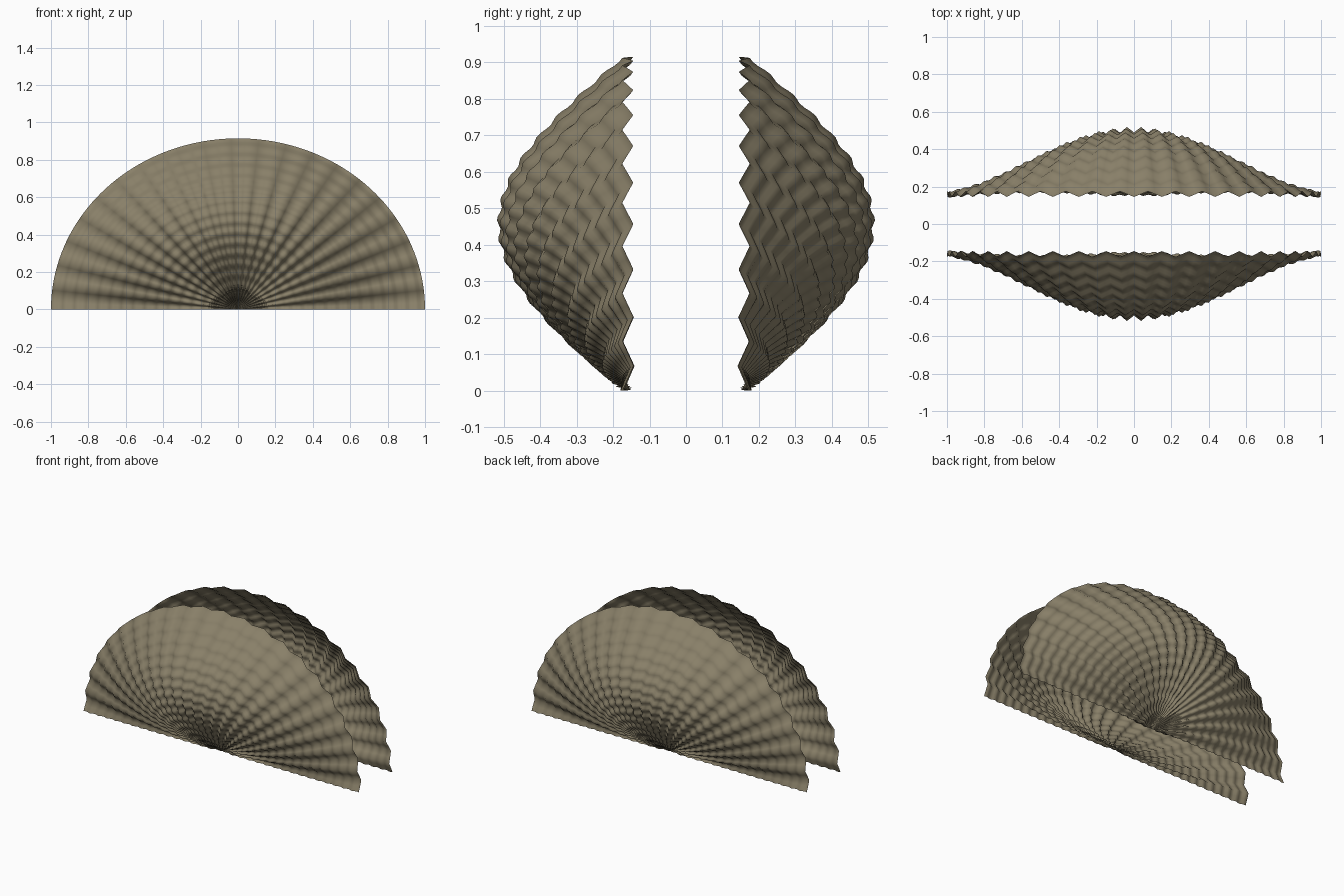
import bpy, bmesh
from math import sin, cos, pi

if "Cube" in bpy.data.objects:
    bpy.data.objects.remove(bpy.data.objects["Cube"])

SEGS, RINGS, RIBS = 84, 80, 21
GAP, DOME, HEIGHT = 0.16, 0.34, 0.915

mat = bpy.data.materials.new("shell_brown")
mat.diffuse_color = (0.25, 0.215, 0.14, 1)
mat.use_nodes = True
mat.node_tree.nodes["Principled BSDF"].inputs["Base Color"].default_value = mat.diffuse_color


def shell_point(r, a, side):
    # dome bulge + radial ribs + fine concentric growth rings
    y = GAP + DOME * sin(pi * r) * sin(a)
    y += 0.015 * cos(2 * RIBS * a) * min(1, r / 0.08)
    y += 0.005 * sin(2 * pi * 16 * r)
    return (r * cos(a), side * y, HEIGHT * r * sin(a))


def make_shell(name, side):
    bm = bmesh.new()
    hub = bm.verts.new(shell_point(0, 0, side))
    rows = [[bm.verts.new(shell_point(i / RINGS, pi * j / SEGS, side))
             for j in range(SEGS + 1)] for i in range(1, RINGS + 1)]
    for j in range(SEGS):
        bm.faces.new((hub, rows[0][j], rows[0][j + 1]))
        for lo, hi in zip(rows, rows[1:]):
            bm.faces.new((lo[j], hi[j], hi[j + 1], lo[j + 1]))
    # outward normals for each half
    if side > 0:
        bmesh.ops.reverse_faces(bm, faces=bm.faces[:])
    bm.normal_update()
    if sum(f.normal.y * side for f in bm.faces) < 0:
        bmesh.ops.reverse_faces(bm, faces=bm.faces[:])
    for f in bm.faces:
        f.smooth = True
    me = bpy.data.meshes.new(name)
    bm.to_mesh(me)
    bm.free()
    me.materials.append(mat)
    ob = bpy.data.objects.new(name, me)
    bpy.context.collection.objects.link(ob)


# Two mirrored open shell halves
make_shell("front_shell_half", -1)
make_shell("back_shell_half", 1)
